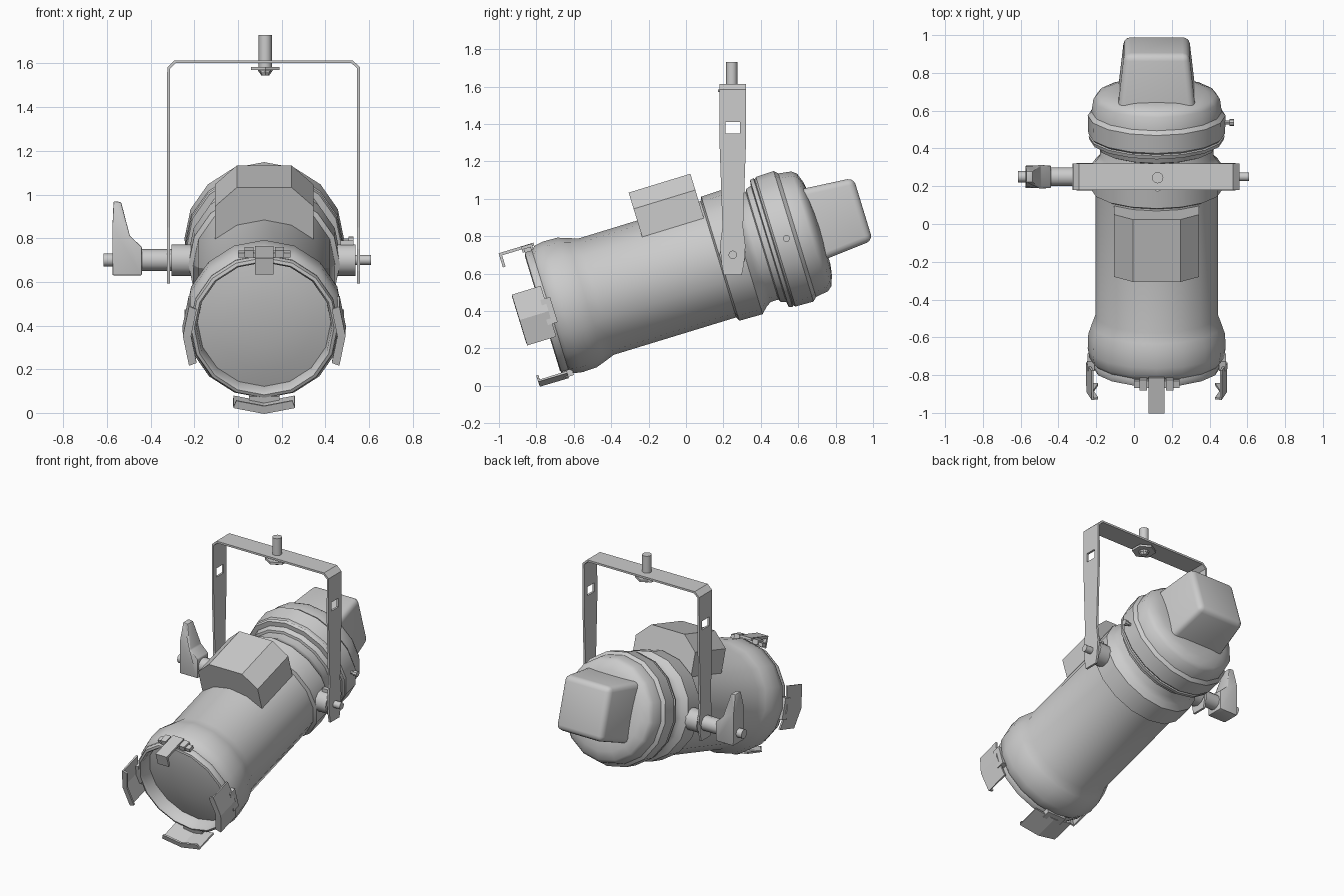
import bpy, bmesh, math
from mathutils import Matrix, Vector

if "Cube" in bpy.data.objects:
    bpy.data.objects.remove(bpy.data.objects["Cube"])

mat = bpy.data.materials.new("light_grey_metal")
mat.use_nodes = True
GREY = (0.6, 0.6, 0.6, 1)
mat.diffuse_color = GREY
mat.node_tree.nodes["Principled BSDF"].inputs["Base Color"].default_value = GREY

# Frame of the tilted barrel: y runs along its axis, origin on the yoke pivot
PIVOT = Vector((0.12, 0.25, 0.70))
TILT = Matrix.Translation(PIVOT) @ Matrix.Rotation(math.radians(17), 4, "X")
UPRIGHT = Matrix.Identity(4)


def finish(name, bm, frame=UPRIGHT, smooth=35):
    bmesh.ops.recalc_face_normals(bm, faces=bm.faces)
    bm.transform(frame)
    mesh = bpy.data.meshes.new(name)
    bm.to_mesh(mesh)
    bm.free()
    mesh.materials.append(mat)
    obj = bpy.data.objects.new(name, mesh)
    bpy.context.collection.objects.link(obj)
    if smooth:
        bpy.ops.object.select_all(action="DESELECT")
        obj.select_set(True)
        bpy.context.view_layer.objects.active = obj
        bpy.ops.object.shade_smooth_by_angle(angle=math.radians(smooth))
    return obj


def lathe(name, profile, sides=16):
    """Revolve (distance, radius) pairs round the barrel axis."""
    bm = bmesh.new()
    verts = [bm.verts.new((0, y, r)) for y, r in profile]
    edges = [bm.edges.new(pair) for pair in zip(verts, verts[1:])]
    bmesh.ops.spin(bm, geom=verts + edges, axis=(0, 1, 0), cent=(0, 0, 0),
                   angle=math.tau, steps=sides, use_duplicate=False)
    bmesh.ops.remove_doubles(bm, verts=bm.verts, dist=0.0005)
    return finish(name, bm, TILT)


def prism(name, outline, y0, y1, frame=UPRIGHT, top_taper=1.0, bevel=0):
    """Extrude an x-z outline along y; the top may be thinned."""
    bm = bmesh.new()
    face = bm.faces.new([bm.verts.new((x, y0, z)) for x, z in outline])
    ext = bmesh.ops.extrude_face_region(bm, geom=[face])["geom"]
    for v in ext:
        if isinstance(v, bmesh.types.BMVert):
            v.co.y = y1
    top = max(z for x, z in outline)
    mid = (y0 + y1) / 2
    for v in bm.verts:
        if v.co.z > top - 0.01:
            v.co.y = mid + (v.co.y - mid) * top_taper
    if bevel:
        bmesh.ops.bevel(bm, geom=bm.edges[:], offset=bevel, segments=2,
                        affect="EDGES", profile=0.5)
    return finish(name, bm, frame, 30)


def box(name, x, y, z, frame=UPRIGHT):
    return prism(name, [(x[0], z[0]), (x[1], z[0]), (x[1], z[1]), (x[0], z[1])],
                 y[0], y[1], frame)


def rod(name, start, end, radius, sides=12, tip=None):
    start, end = Vector(start), Vector(end)
    bm = bmesh.new()
    bmesh.ops.create_cone(bm, cap_ends=True, segments=sides, radius1=radius,
                          radius2=radius if tip is None else tip,
                          depth=(end - start).length)
    turn = (end - start).to_track_quat("Z", "Y").to_matrix().to_4x4()
    return finish(name, bm, Matrix.Translation((start + end) / 2) @ turn)


# Barrel with flared lens end, pivot collar and waist
lathe("barrel", [(-0.98, 0.305), (-1.05, 0.31), (-1.065, 0.32), (-1.06, 0.335),
                 (-1.04, 0.342), (-1.02, 0.338), (-1.0, 0.356), (-0.95, 0.365),
                 (-0.87, 0.362), (-0.82, 0.345), (-0.765, 0.325), (-0.08, 0.325),
                 (-0.07, 0.347), (0.06, 0.35), (0.09, 0.32), (0.12, 0.3), (0.24, 0.3)])
lathe("lens", [(-0.98, 0.31), (-1.0, 0.22), (-1.012, 0.11), (-1.016, 0)])

# Rear reflector housing
lathe("rear_housing", [(0.16, 0.29), (0.17, 0.315), (0.2, 0.325), (0.205, 0.355),
                       (0.225, 0.36), (0.23, 0.352), (0.24, 0.362), (0.34, 0.365),
                       (0.36, 0.345), (0.43, 0.335), (0.455, 0.315), (0.475, 0.26),
                       (0.485, 0.2), (0.485, 0)])

# Lamp cap: rounded box narrowing to the back
bm = bmesh.new()
bmesh.ops.create_cube(bm, size=1)
for v in bm.verts:
    back = v.co.y > 0
    v.co = (math.copysign(0.172 if back else 0.205, v.co.x),
            0.738 if back else 0.44,
            0.03 + math.copysign(0.175 if back else 0.2, v.co.z))
bmesh.ops.bevel(bm, geom=[e for e in bm.edges
                          if any(v.co.y > 0.5 for v in e.verts)],
                offset=0.035, segments=3, affect="EDGES", profile=0.5)
finish("lamp_cap", bm, TILT, 40)

# Shutter housing on top of the barrel
half = [(0.225, 0.2), (0.225, 0.39), (0.125, 0.481)]
prism("shutter_housing", half + [(-x, z) for x, z in reversed(half)],
      -0.435, -0.09, TILT)

# Three bent colour-frame clips round the lens
for name, centre in (("left_clip", 0), ("bottom_clip", -90), ("right_clip", 180)):
    bm = bmesh.new()
    rows = []
    for y, r in ((-1.03, 0.368), (-1.188, 0.368), (-1.188, 0.335)):
        row = []
        for step in (-22.5, 0, 22.5):
            a = math.radians(centre + step)
            row.append(bm.verts.new((r * math.cos(a), y, r * math.sin(a))))
        rows.append(row)
    # short bracket joining the clip to the barrel
    a = math.radians(centre)
    for lo, hi in zip(rows, rows[1:]):
        for i in range(2):
            bm.faces.new((lo[i], lo[i + 1], hi[i + 1], hi[i]))
    clip = finish(name, bm, TILT, 0)
    solid = clip.modifiers.new("thickness", "SOLIDIFY")
    solid.thickness = 0.012
    solid.offset = 0
    mount = [(0.33, -0.07), (0.366, -0.07), (0.366, 0.07), (0.33, 0.07)]
    prism(name + "_mount", mount, -1.055, -1.0,
          TILT @ Matrix.Rotation(-a, 4, "Y"))

# Top latch: hinge bar, knuckles and hooked tab
box("latch_bar", (-0.12, 0.12), (-1.06, -1.02), (0.335, 0.358), TILT)
for side in (-1, 1):
    box("latch_knuckle", sorted((side * 0.05, side * 0.09)), (-1.07, -1.01),
        (0.34, 0.372), TILT)
box("latch_arm", (-0.042, 0.042), (-1.195, -1.0), (0.358, 0.374), TILT)
box("latch_hook", (-0.042, 0.042), (-1.195, -1.18), (0.295, 0.36), TILT)

# Yoke: one bent strap, with a square hole in each leg
MID = 0.1175
leg = [(0.435, 0.592, 0.048), (0.435, 0.65, 0.06), (0.435, 0.75, 0.068),
       (0.435, 0.85, 0.055), (0.435, 1.28, 0.07), (0.435, 1.35, 0.07),
       (0.435, 1.41, 0.07), (0.435, 1.58, 0.07), (0.405, 1.608, 0.07)]
path = [(MID - x, z, w) for x, z, w in leg]
path += [(MID + x, z, w) for x, z, w in reversed(leg)]
bm = bmesh.new()
rows = [[bm.verts.new((x, PIVOT.y + y, z)) for y in (-w, -0.038, 0.038, w)]
        for x, z, w in path]
for lo, hi in zip(rows, rows[1:]):
    hole = {round(lo[0].co.z, 2), round(hi[0].co.z, 2)} == {1.35, 1.41}
    for i in range(3):
        if not (hole and i == 1):
            bm.faces.new((lo[i], lo[i + 1], hi[i + 1], hi[i]))
yoke = finish("yoke", bm, smooth=0)
solid = yoke.modifiers.new("thickness", "SOLIDIFY")
solid.thickness = 0.014
solid.offset = 0

# Hanging bolt with washer and rounded nut
bx, by = 0.125, 0.245
rod("hanging_bolt", (bx, by, 1.56), (bx, by, 1.73), 0.03)
rod("hanging_washer", (bx, by, 1.57), (bx, by, 1.585), 0.075, 6)
rod("hanging_nut", (bx, by, 1.57), (bx, by, 1.545), 0.035, 8, 0.018)

# Pivot hardware
def across(name, x0, x1, radius, sides=12):
    rod(name, (x0, PIVOT.y, PIVOT.z), (x1, PIVOT.y, PIVOT.z), radius, sides)

across("left_bushing", 0.43, 0.538, 0.072)
across("left_pivot_bolt", 0.53, 0.61, 0.023)
box("left_stop", (0.47, 0.53), (0.235, 0.265), (0.76, 0.79))
across("right_bushing", -0.305, -0.19, 0.072)
across("knob_shaft", -0.45, -0.3, 0.05)
across("knob_bolt", -0.615, -0.56, 0.03)
prism("knob_handle", [(-0.575, 0.63), (-0.44, 0.63), (-0.44, 0.76), (-0.495, 0.81),
                      (-0.535, 0.965), (-0.57, 0.97), (-0.575, 0.85)],
      0.19, 0.31, top_taper=0.5, bevel=0.006)

# Thumb screw on the rear housing
spot = TILT @ Vector((0, 0.3, 0))
rod("housing_screw", (0.46, spot.y, spot.z), (0.51, spot.y, spot.z), 0.011, 8)
rod("housing_screw_head", (0.505, spot.y, spot.z), (0.53, spot.y, spot.z), 0.019, 8)
